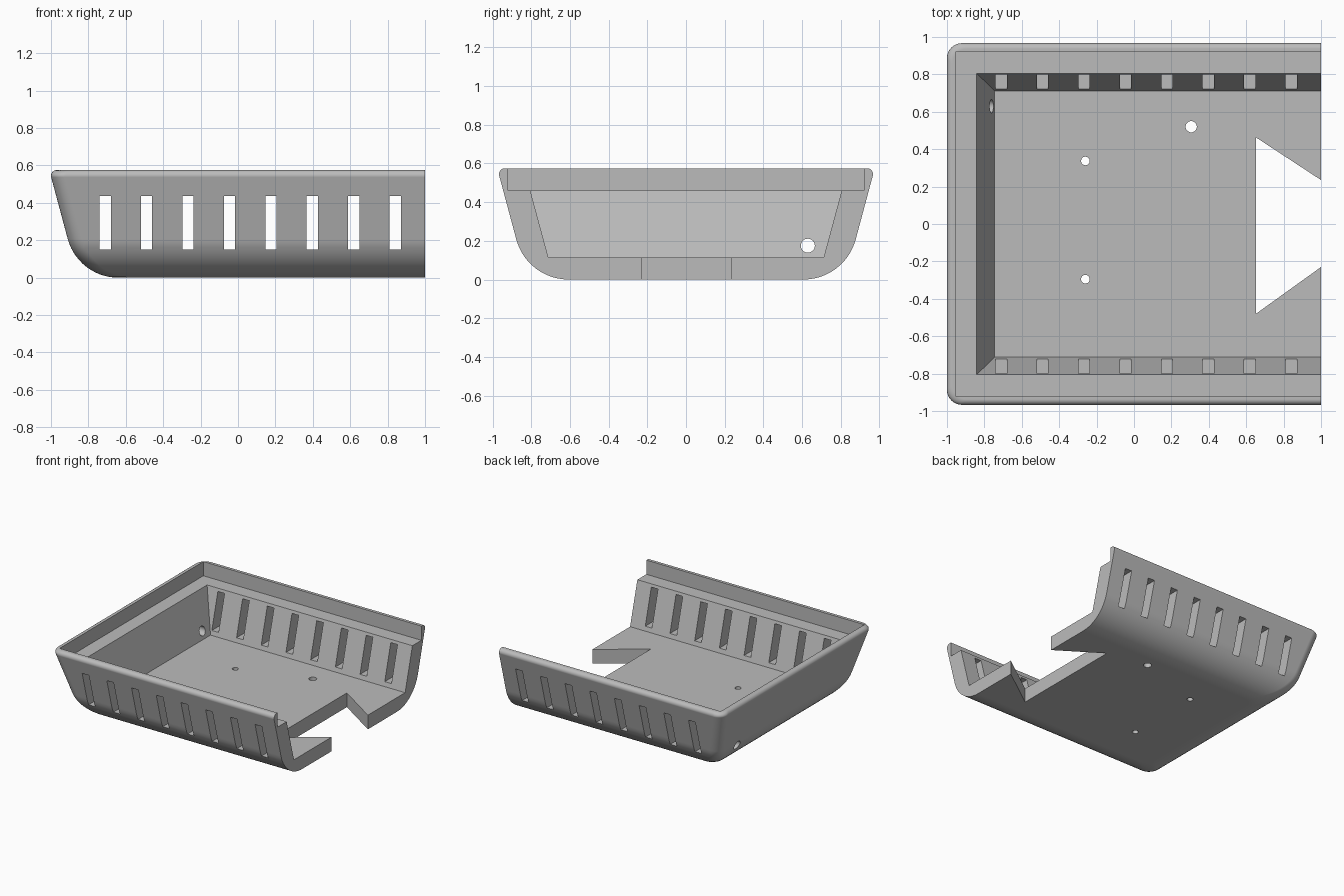
import bpy, bmesh, math
from math import sin, cos, radians

cube = bpy.data.objects.get("Cube")
if cube:
    bpy.data.objects.remove(cube, do_unlink=True)

grey = bpy.data.materials.new("light_grey_plastic")
grey.use_nodes = True
grey.diffuse_color = (0.5, 0.5, 0.5, 1)
grey.node_tree.nodes["Principled BSDF"].inputs["Base Color"].default_value = (0.5, 0.5, 0.5, 1)


def loft(name, rings):
    """Closed solid through a stack of point rings."""
    bm = bmesh.new()
    loops = [[bm.verts.new(p) for p in ring] for ring in rings]
    for a, b in zip(loops, loops[1:]):
        for i in range(len(a)):
            j = (i + 1) % len(a)
            bm.faces.new((a[i], a[j], b[j], b[i]))
    bm.faces.new(loops[0])
    bm.faces.new(loops[-1])
    bmesh.ops.recalc_face_normals(bm, faces=bm.faces[:])
    mesh = bpy.data.meshes.new(name)
    bm.to_mesh(mesh)
    bm.free()
    mesh.materials.append(grey)
    obj = bpy.data.objects.new(name, mesh)
    bpy.context.collection.objects.link(obj)
    return obj


def rect(x0, x1, hy, z):
    return [(x0, -hy, z), (x1, -hy, z), (x1, hy, z), (x0, hy, z)]


def prism(name, outline, z0, z1):
    return loft(name, [[(x, y, z) for x, y in outline] for z in (z0, z1)])


def circle(u, v, r, n=32):
    return [(u + r * cos(math.tau * i / n), v + r * sin(math.tau * i / n)) for i in range(n)]


def cut(target, cutter):
    cutter.hide_render = True
    mod = target.modifiers.new("cut", 'BOOLEAN')
    mod.operation = 'DIFFERENCE'
    mod.solver = 'EXACT'
    mod.object = cutter
    bpy.context.view_layer.objects.active = target
    bpy.ops.object.modifier_apply(modifier=mod.name)
    bpy.data.objects.remove(cutter, do_unlink=True)


# Outer wall profile as (inset, height): bottom round, sloped wall, rim round
DRAFT, BIG, RIM, TOP = 15, 0.28, 0.03, 0.575
profile = []
for i in range(15):
    a = radians(90 - (90 - DRAFT) * i / 14)
    profile.append((0.36 - BIG * cos(a), BIG - BIG * sin(a)))
for i in range(9):
    a = radians(-DRAFT + (90 + DRAFT) * i / 8)
    profile.append((RIM - RIM * cos(a), TOP - RIM + RIM * sin(a)))


def tray_ring(inset, z, r=0.08, n=8):
    """Rectangle open-ended at +x with two rounded corners at -x."""
    x, y = -1 + inset + r, 0.967 - inset - r
    pts = [(1, -y - r, z), (1, y + r, z)]
    for start, cy in ((90, y), (180, -y)):
        for i in range(n + 1):
            a = radians(start + 90 * i / n)
            pts.append((x + r * cos(a), cy + r * sin(a), z))
    return pts


tray = loft("vented_tray", [tray_ring(d, z) for d, z in profile])

# Stepped recess under the rim and tapered inner cavity
cut(tray, loft("rim_recess", [rect(-0.955, 1.2, 0.92, z) for z in (0.46, 0.7)]))
cut(tray, loft("cavity", [rect(-0.745, 1.2, 0.712, 0.115), rect(-0.852, 1.2, 0.816, 0.5)]))

# Vent slots through both long walls
for i in range(8):
    x = -0.71 + 0.2215 * i
    cut(tray, loft("vent_slot", [rect(x - 0.03, x + 0.03, 1.2, z) for z in (0.15, 0.437)]))

# Flared notch in the floor at the open end
cut(tray, prism("floor_notch", [(0.652, -0.48), (1, -0.23), (1.2, -0.086),
                                (1.2, 0.102), (1, 0.235), (0.652, 0.463)], -0.1, 0.3))

# Screw holes in the floor
for x, y, r in ((-0.26, 0.337, 0.023), (-0.26, -0.295, 0.023), (0.306, 0.52, 0.03)):
    cut(tray, prism("screw_hole", circle(x, y, r), -0.1, 0.3))

# Cable hole in the end wall
cut(tray, loft("cable_hole", [[(x, y, z) for y, z in circle(0.63, 0.175, 0.036)]
                              for x in (-1.2, -0.6)]))

# Smooth rounded surfaces, crisp cut edges
bpy.ops.object.select_all(action='DESELECT')
tray.select_set(True)
bpy.context.view_layer.objects.active = tray
bpy.ops.object.shade_smooth_by_angle(angle=radians(28))
weighted = tray.modifiers.new("weighted_normals", 'WEIGHTED_NORMAL')
weighted.keep_sharp = True
